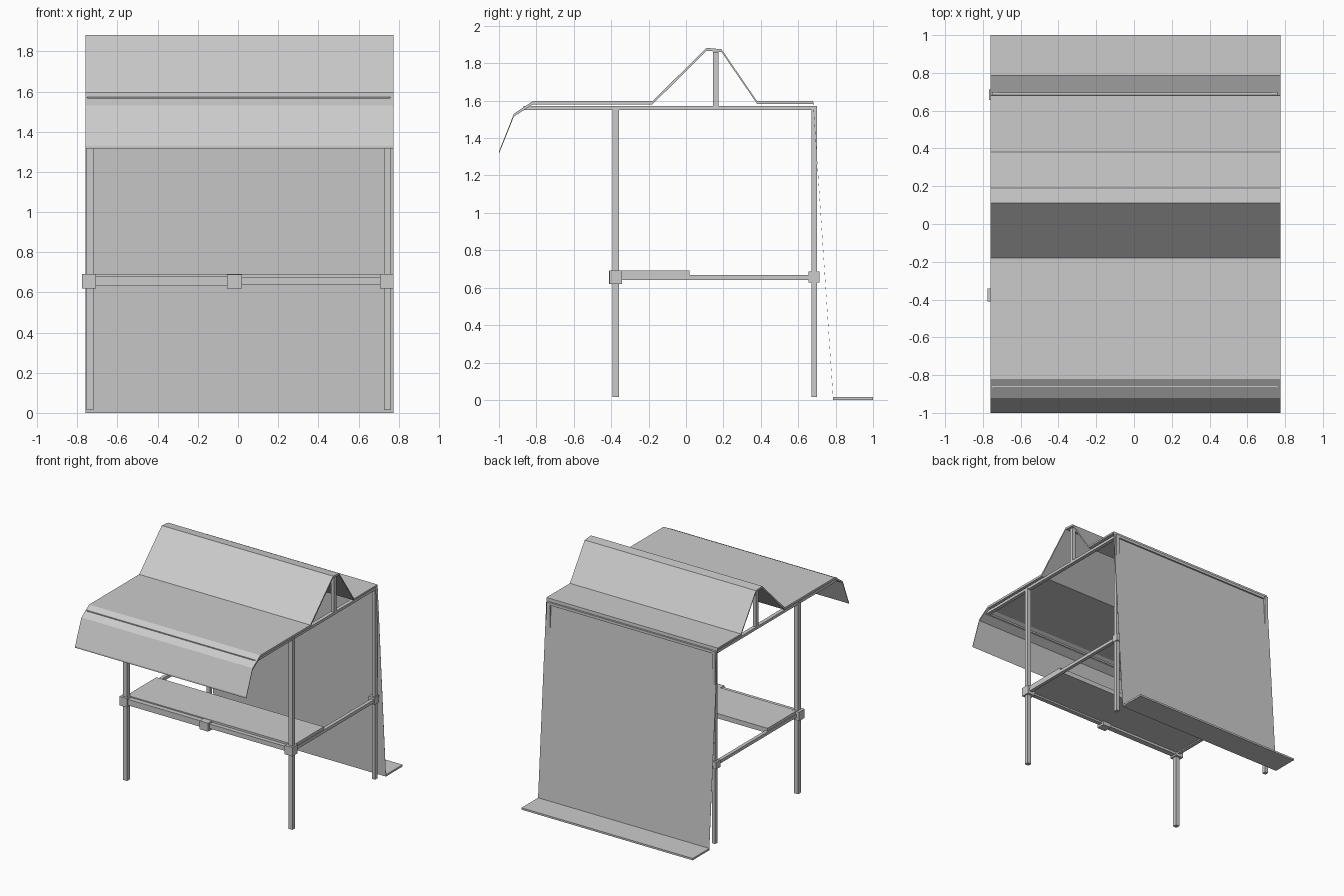
import bpy, bmesh

if "Cube" in bpy.data.objects:
    bpy.data.objects.remove(bpy.data.objects["Cube"])


def box(name, x, y, z):
    """Box from (min, max) ranges on each axis."""
    bm = bmesh.new()
    bmesh.ops.create_cube(bm, size=1)
    for v in bm.verts:
        for i, (lo, hi) in enumerate((x, y, z)):
            v.co[i] = lo if v.co[i] < 0 else hi
    me = bpy.data.meshes.new(name)
    bm.to_mesh(me)
    bm.free()
    ob = bpy.data.objects.new(name, me)
    bpy.context.collection.objects.link(ob)
    return ob


def sheet(name, profile, x0, x1):
    """Cloth strip: (y, top z, thickness in z) points extruded along x."""
    bm = bmesh.new()
    outline = [(y, z) for y, z, t in profile]
    outline += [(y, z - t) for y, z, t in reversed(profile)]
    left = [bm.verts.new((x0, y, z)) for y, z in outline]
    right = [bm.verts.new((x1, y, z)) for y, z in outline]
    n, m = len(outline), len(profile)
    for i in range(n):
        j = (i + 1) % n
        bm.faces.new((left[i], left[j], right[j], right[i]))
    for side in (left, right):
        for i in range(m - 1):
            bm.faces.new((side[i], side[i + 1], side[n - 2 - i], side[n - 1 - i]))
    bmesh.ops.recalc_face_normals(bm, faces=bm.faces)
    me = bpy.data.meshes.new(name)
    bm.to_mesh(me)
    bm.free()
    ob = bpy.data.objects.new(name, me)
    bpy.context.collection.objects.link(ob)


# Canopy cloth: front flap, roof, ridge, back curtain and ground flap
sheet("canopy_cloth", [
    (-1.0, 1.328, 0.012), (-0.92, 1.53, 0.015), (-0.82, 1.597, 0.018),
    (-0.18, 1.597, 0.018), (0.11, 1.882, 0.015), (0.19, 1.875, 0.015),
    (0.38, 1.597, 0.014), (0.68, 1.597, 0.014), (0.787, 0.015, 0.015),
    (1.0, 0.015, 0.015)], -0.76, 0.775)

# Side frames: posts, roof rail, ridge strut, shelf rail and clamps
for label, cx, out in (("left", -0.737, -1), ("right", 0.745, 1)):
    def span(w):
        return (cx - w / 2, cx + w / 2)
    box(label + "_front_post", span(0.035), (-0.392, -0.358), (0.015, 1.56))
    box(label + "_back_post", span(0.03), (0.67, 0.70), (0.015, 1.57))
    box(label + "_roof_rail", span(0.03), (-0.865, 0.70), (1.55, 1.572))
    box(label + "_ridge_strut", span(0.03), (0.145, 0.175), (1.56, 1.86))
    box(label + "_shelf_rail", span(0.028), (-0.375, 0.685), (0.642, 0.668))
    edge = -0.776 if out < 0 else 0.774
    box(label + "_front_clamp", sorted((edge, edge - out * 0.068)),
        (-0.41, -0.341), (0.62, 0.692))
    box(label + "_back_clamp", sorted((edge - out * 0.008, edge - out * 0.062)),
        (0.656, 0.713), (0.628, 0.686))

# Cross bars along the roof
for name, y, z in (("front_cross_bar", -0.857, 1.561),
                   ("back_cross_bar", 0.685, 1.561),
                   ("ridge_cross_bar", 0.16, 1.85)):
    box(name, (-0.745, 0.755), (y - 0.011, y + 0.011), (z - 0.011, z + 0.011))

# Telescoping front bar with its joint
box("front_bar_outer", (-0.737, -0.02), (-0.398, -0.352), (0.633, 0.682))
box("front_bar_inner", (-0.02, 0.745), (-0.393, -0.357), (0.638, 0.675))
box("front_bar_joint", (-0.055, 0.02), (-0.412, -0.341), (0.62, 0.688))

# Shelf board
box("shelf_board", (-0.745, 0.755), (-0.36, 0.02), (0.652, 0.691))
